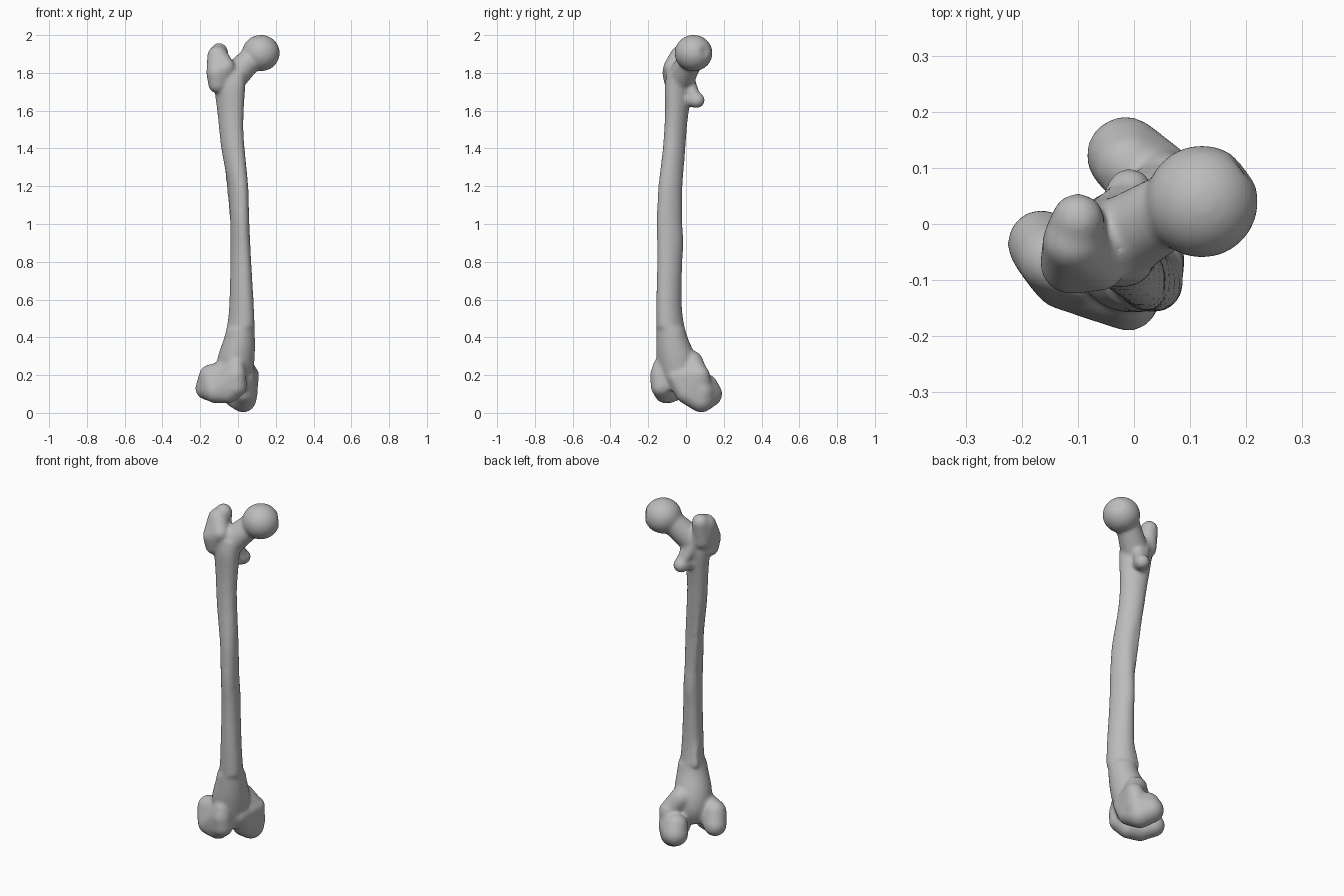
import bpy
import bmesh
import math
from mathutils import Vector

default_cube = bpy.data.objects.get("Cube")
if default_cube:
    bpy.data.objects.remove(default_cube, do_unlink=True)

bone_colour = bpy.data.materials.new("bone_grey")
bone_colour.use_nodes = True
GREY = (0.5, 0.5, 0.5, 1)
bone_colour.diffuse_color = GREY
bone_colour.node_tree.nodes["Principled BSDF"].inputs["Base Color"].default_value = GREY

body = bmesh.new()


def merge(part):
    """Add a finished part to the bone."""
    bmesh.ops.recalc_face_normals(part, faces=part.faces)
    mesh = bpy.data.meshes.new("temporary_part")
    part.to_mesh(mesh)
    part.free()
    body.from_mesh(mesh)
    bpy.data.meshes.remove(mesh)


def ball_points():
    ball = bmesh.new()
    bmesh.ops.create_icosphere(ball, subdivisions=3, radius=1)
    points = [v.co.copy() for v in ball.verts]
    ball.free()
    return points


UNIT_BALL = ball_points()


def lump(*balls):
    """Rounded solid wrapped around several balls, each (x, y, z, radius)."""
    part = bmesh.new()
    for x, y, z, radius in balls:
        for point in UNIT_BALL:
            part.verts.new(point * radius + Vector((x, y, z)))
    bmesh.ops.convex_hull(part, input=part.verts)
    loose = [v for v in part.verts if not v.link_faces]
    bmesh.ops.delete(part, geom=loose, context='VERTS')
    merge(part)


def chain(*balls):
    """Lumps joining each ball to the next one."""
    for first, second in zip(balls, balls[1:]):
        lump(first, second)


def resample(rows, count, passes):
    """Even rows along the height, then relaxed so the outline flows."""
    low, high = rows[0][0], rows[-1][0]
    result = []
    for i in range(count + 1):
        z = low + (high - low) * i / count
        for a, b in zip(rows, rows[1:]):
            if z <= b[0] or b is rows[-1]:
                t = (z - a[0]) / (b[0] - a[0])
                result.append([p + (q - p) * t for p, q in zip(a, b)])
                break
    for _ in range(passes):
        inner = [[(p + 2 * q + r) / 4 for p, q, r in zip(*three)]
                 for three in zip(result, result[1:], result[2:])]
        result = [result[0]] + inner + [result[-1]]
    return result


def shaft(rows, sides=40):
    """Loft of slanted ovals, each row (z, x low, x high, y low, y high)."""
    part = bmesh.new()
    rings = []
    for z, x0, x1, y0, y1 in resample(rows, 120, 12):
        slant = math.acos(-0.25) if z > 0.45 else math.pi / 2
        rings.append([part.verts.new((
            (x0 + x1) / 2 + (x1 - x0) / 2 * math.cos(a),
            (y0 + y1) / 2 + (y1 - y0) / 2 * math.cos(a - slant),
            z)) for a in (math.tau * k / sides for k in range(sides))])
    for lower, upper in zip(rings, rings[1:]):
        for k in range(sides):
            n = (k + 1) % sides
            part.faces.new((lower[k], lower[n], upper[n], upper[k]))
    part.faces.new(rings[0])
    part.faces.new(rings[-1])
    merge(part)


# Shaft, bowed forward and flaring at both ends
shaft([
    (0.12, -0.09, 0.06, -0.11, 0.03),
    (0.2, -0.12, 0.08, -0.14, 0.07),
    (0.3, -0.11, 0.09, -0.16, 0.055),
    (0.4, -0.07, 0.09, -0.157, 0.005),
    (0.5, -0.05, 0.087, -0.157, -0.018),
    (0.6, -0.045, 0.082, -0.157, -0.024),
    (0.8, -0.04, 0.07, -0.152, -0.02),
    (0.9, -0.04, 0.065, -0.152, -0.012),
    (1.0, -0.04, 0.06, -0.157, -0.02),
    (1.2, -0.05, 0.055, -0.147, -0.02),
    (1.4, -0.09, 0.035, -0.122, -0.003),
    (1.5, -0.1, 0.027, -0.115, 0.003),
    (1.6, -0.11, 0.03, -0.11, 0.015),
    (1.75, -0.13, 0.04, -0.115, 0.035),
    (1.8, -0.12, 0.04, -0.1, 0.03),
])

# Rough ridge down the back of the shaft
chain((-0.04, -0.03, 0.45, 0.018), (-0.02, -0.055, 0.6, 0.02),
      (-0.02, -0.05, 1.0, 0.02), (-0.055, -0.03, 1.35, 0.02),
      (-0.07, -0.02, 1.6, 0.02))

# Ball head with a shallow pit on its inner side
head = bmesh.new()
bmesh.ops.create_icosphere(head, subdivisions=5, radius=0.1)
pit = Vector((0.75, 0.6, 0.1)).normalized()
for v in head.verts:
    closeness = max(0, v.co.normalized().dot(pit) - 0.95) / 0.05
    v.co *= 1 - 0.1 * closeness
    v.co.z *= 0.96
    v.co += Vector((0.121, 0.04, 1.905))
merge(head)

# Neck
lump((0.07, 0.03, 1.875, 0.065), (-0.03, -0.03, 1.77, 0.075))

# Large outer knob and its crest
lump((-0.112, -0.07, 1.8, 0.056), (-0.108, -0.03, 1.89, 0.055),
     (-0.11, -0.065, 1.74, 0.048), (-0.06, -0.075, 1.83, 0.045))
lump((-0.108, -0.03, 1.88, 0.055), (-0.1, 0.008, 1.912, 0.047),
     (-0.1, -0.01, 1.8, 0.05))

# Small rear knob and the ridge leading to it
lump((-0.008, 0.058, 1.655, 0.042), (-0.04, -0.02, 1.67, 0.04))
lump((-0.008, 0.045, 1.67, 0.035), (-0.03, 0.0, 1.78, 0.035))
chain((-0.1, 0.0, 1.87, 0.035), (-0.06, 0.01, 1.77, 0.035),
      (-0.02, 0.045, 1.68, 0.03))

# Outer knuckle: rear ball, side boss and front lip
lump((-0.165, -0.035, 0.13, 0.061), (-0.12, -0.09, 0.12, 0.065),
     (-0.145, -0.062, 0.195, 0.062), (-0.05, -0.09, 0.22, 0.06))
lump((-0.12, -0.09, 0.115, 0.064), (-0.05, -0.112, 0.107, 0.056),
     (-0.01, -0.13, 0.14, 0.057), (-0.01, -0.138, 0.2, 0.053),
     (-0.01, -0.13, 0.25, 0.045), (-0.06, -0.08, 0.2, 0.06))

# Inner knuckle: rear ball, underside, side boss and front lip
lump((-0.015, 0.122, 0.1, 0.07), (0.027, 0.08, 0.073, 0.071),
     (-0.01, 0.105, 0.145, 0.062), (0.045, 0.085, 0.12, 0.062))
lump((0.027, 0.08, 0.073, 0.071), (0.06, 0.075, 0.2, 0.052),
     (0.035, 0.0, 0.11, 0.06), (0.04, -0.05, 0.19, 0.05))
lump((0.06, 0.07, 0.2, 0.05), (0.01, 0.03, 0.27, 0.06),
     (0.035, -0.04, 0.2, 0.05))

# Fuse everything into one smooth bone
bone_mesh = bpy.data.meshes.new("thigh_bone")
body.to_mesh(bone_mesh)
body.free()
bone_mesh.materials.append(bone_colour)
bone = bpy.data.objects.new("thigh_bone", bone_mesh)
bpy.context.collection.objects.link(bone)
fuse = bone.modifiers.new("fuse", 'REMESH')
fuse.mode = 'VOXEL'
fuse.voxel_size = 0.009
fuse.use_smooth_shade = True
soften = bone.modifiers.new("soften", 'SMOOTH')
soften.factor = 0.5
soften.iterations = 10
